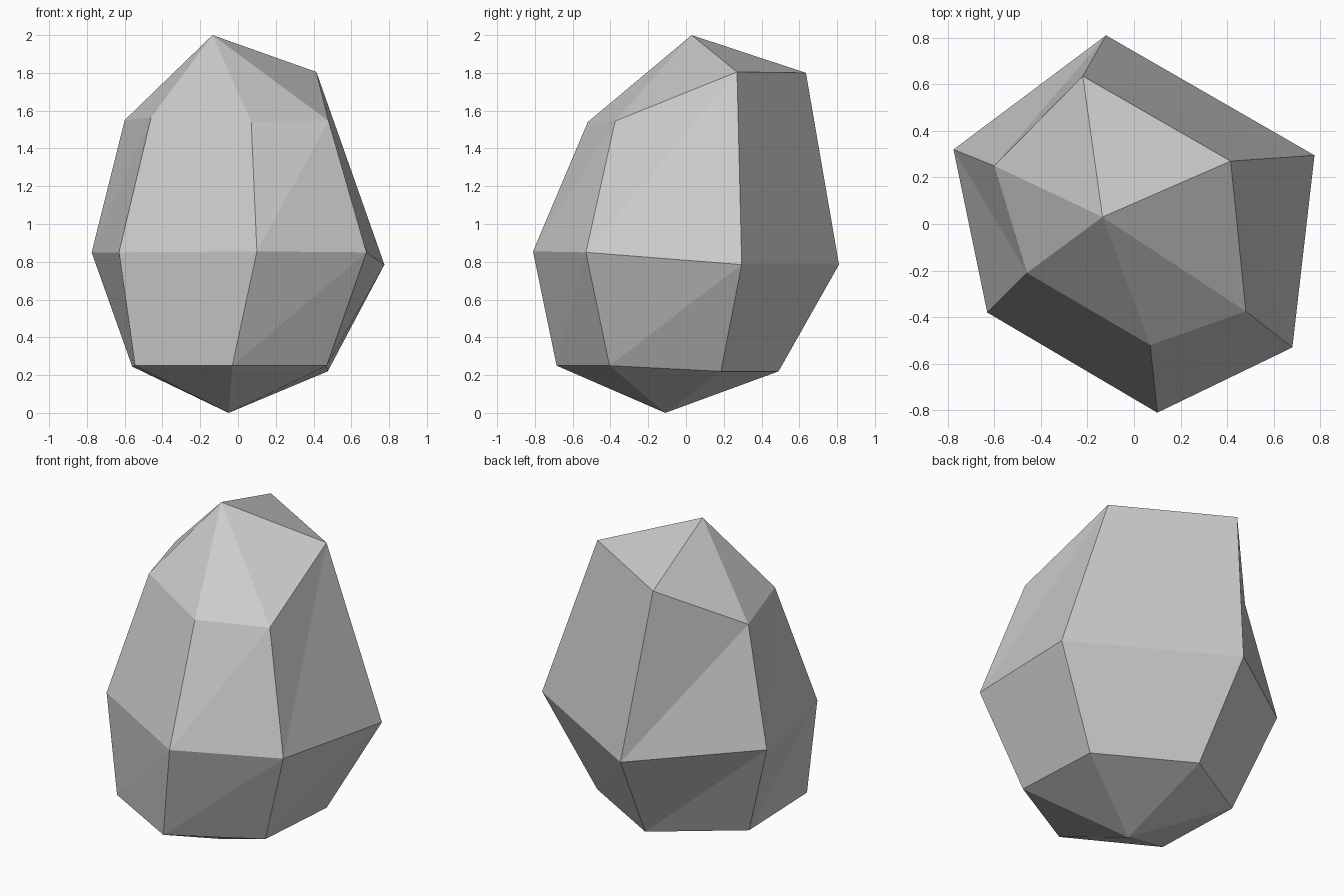
import bpy
import bmesh

# Remove the default cube
default_cube = bpy.data.objects.get("Cube")
if default_cube:
    bpy.data.objects.remove(default_cube, do_unlink=True)


def make_material(name, colour):
    material = bpy.data.materials.new(name)
    material.use_nodes = True
    material.diffuse_color = colour
    shader = next(n for n in material.node_tree.nodes if n.type == "BSDF_PRINCIPLED")
    shader.inputs["Base Color"].default_value = colour
    return material


def add_ring(bm, points):
    return [bm.verts.new(point) for point in points]


def bridge(bm, lower, upper):
    """Join two six-sided rings, splitting each side from lower start to upper end."""
    count = len(lower)
    for i in range(count):
        j = (i + 1) % count
        bm.faces.new((lower[i], lower[j], upper[j]))
        bm.faces.new((lower[i], upper[j], upper[i]))


def close_with_fan(bm, ring, tip_position):
    tip = bm.verts.new(tip_position)
    for i, corner in enumerate(ring):
        bm.faces.new((corner, ring[(i + 1) % len(ring)], tip))


# Irregular cross-sections of the stone, each running round from the front corner
base_section = [(-.03, -.685, .25), (.47, -.405, .25), (.475, .185, .22),
                (-.065, .49, .22), (-.56, .185, .245), (-.545, -.4, .25)]
belly_section = [(.1, -.81, .855), (.68, -.53, .85), (.775, .295, .785),
                 (-.12, .81, .785), (-.775, .32, .85), (-.63, -.38, .85)]
shoulder_section = [(.07, -.52, 1.54), (.48, -.375, 1.545), (.415, .27, 1.805),
                    (-.22, .635, 1.8), (-.6, .25, 1.55), (-.46, -.21, 1.565)]

# Stone body: bridged rings closed by a fan at the foot and the peak
bm = bmesh.new()
base, belly, shoulder = (add_ring(bm, section) for section in
                         (base_section, belly_section, shoulder_section))
bridge(bm, base, belly)
# The left-hand back side of the upper body folds the opposite way
bridge(bm, shoulder[::-1], belly[::-1])
close_with_fan(bm, base, (-.05, -.11, 0))
close_with_fan(bm, shoulder, (-.135, .03, 2))
bmesh.ops.recalc_face_normals(bm, faces=bm.faces)

mesh = bpy.data.meshes.new("faceted_stone")
bm.to_mesh(mesh)
bm.free()
mesh.materials.append(make_material("stone_grey", (.6, .6, .6, 1)))
stone = bpy.data.objects.new("faceted_stone", mesh)
bpy.context.collection.objects.link(stone)
